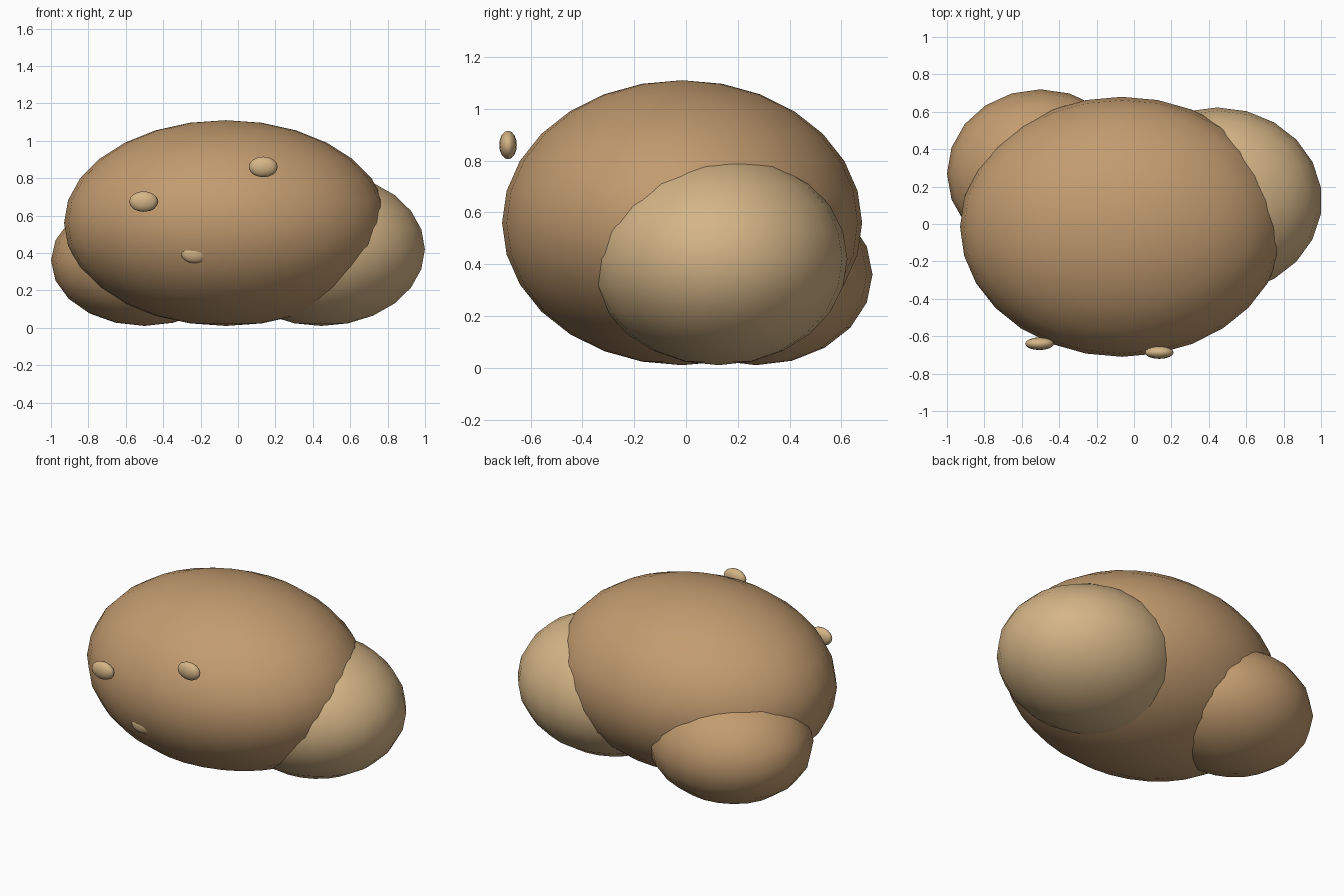
import bpy

if "Cube" in bpy.data.objects:
    bpy.data.objects.remove(bpy.data.objects["Cube"])


def material(name, color):
    m = bpy.data.materials.new(name)
    m.diffuse_color = (*color, 1)
    m.use_nodes = True
    m.node_tree.nodes["Principled BSDF"].inputs["Base Color"].default_value = m.diffuse_color
    return m


tan = material("tan", (0.54, 0.33, 0.16))
sand = material("sand", (0.66, 0.46, 0.24))


def ellipsoid(name, centre, radii, segments, rings, mat):
    bpy.ops.mesh.primitive_uv_sphere_add(segments=segments, ring_count=rings,
                                         radius=1, location=centre)
    ob = bpy.context.object
    ob.name = name
    ob.scale = radii
    bpy.ops.object.transform_apply(location=False, rotation=False, scale=True)
    bpy.ops.object.shade_smooth()
    ob.data.materials.append(mat)
    return ob


# large rounded boulder with two smaller ones behind it
ellipsoid("main_boulder", (-0.065, -0.015, 0.56), (0.865, 0.695, 0.55), 28, 14, tan)
ellipsoid("left_boulder", (-0.5, 0.27, 0.36), (0.5, 0.45, 0.35), 20, 10, tan)
ellipsoid("right_boulder", (0.445, 0.125, 0.42), (0.56, 0.498, 0.41), 22, 12, sand)

# three pebbles on the front, the lowest one mostly sunk in
pebbles = [(-0.505, -0.64, 0.675), (0.135, -0.687, 0.86), (-0.23, -0.633, 0.40)]
for i, centre in enumerate(pebbles):
    ellipsoid(f"pebble_{i + 1}", centre, (0.077, 0.034, 0.055), 16, 8, sand)
